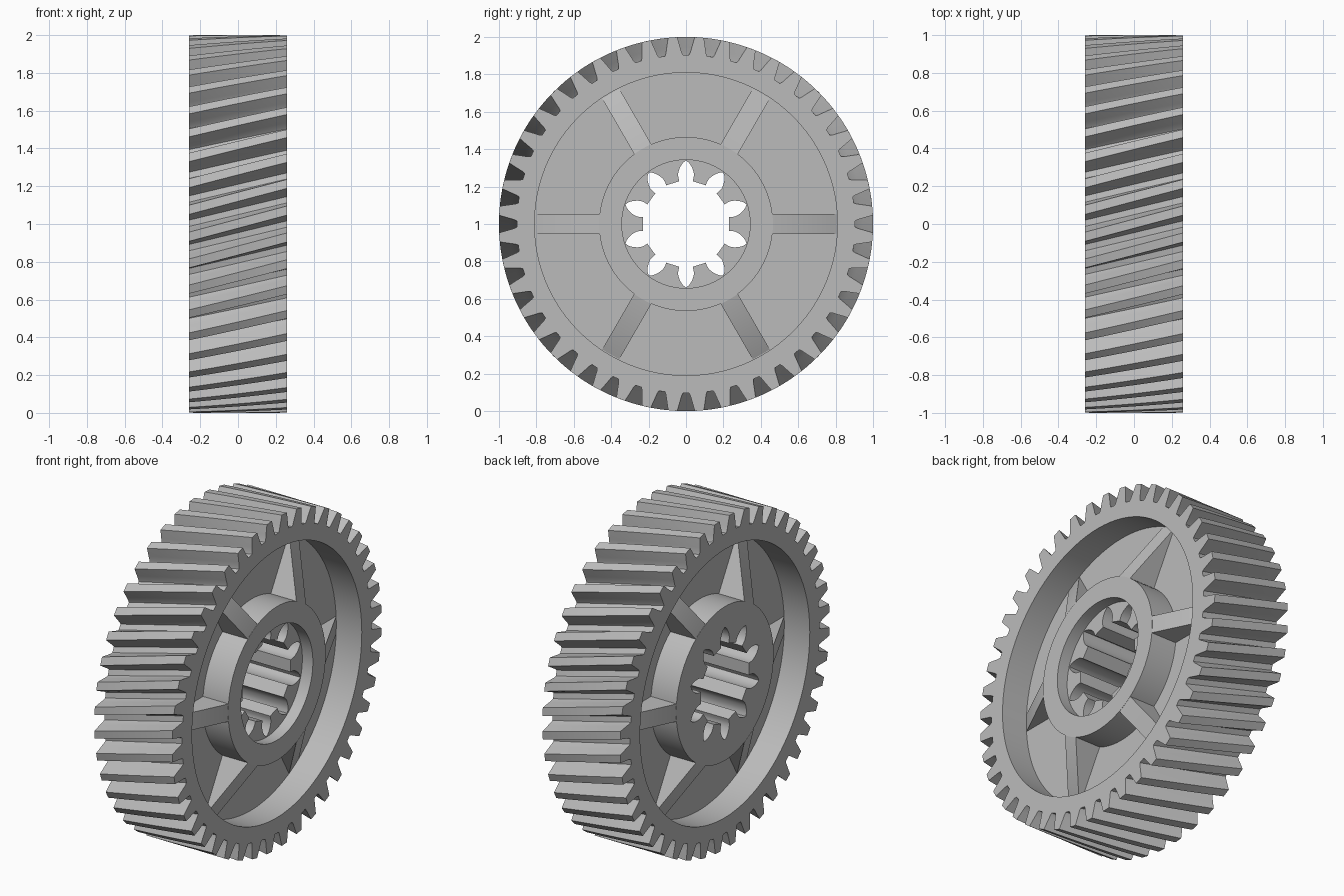
import bpy, bmesh
from math import sin, cos, pi, radians

cube = bpy.data.objects.get("Cube")
if cube:
    bpy.data.objects.remove(cube, do_unlink=True)

HALF = 0.26          # half of the face width
WEB = 0.09           # half thickness of the web
TEETH, SLOTS, RIBS = 44, 10, 6
TWIST = 0.139        # helix rotation across the face
RIM_R, HUB_R, BORE_R = 0.81, 0.465, 0.343
CENTRE_Z = 1.0

# One plain grey material
steel = bpy.data.materials.new("grey_metal")
steel.use_nodes = True
grey = (0.5, 0.5, 0.5, 1)
steel.diffuse_color = grey
steel.node_tree.nodes["Principled BSDF"].inputs["Base Color"].default_value = grey


def ring(bm, x, polar):
    """Closed loop of vertices around the x axis from (radius, angle) pairs."""
    return [bm.verts.new((x, r * cos(a), CENTRE_Z + r * sin(a))) for r, a in polar]


def circle(bm, x, r, n=96):
    return ring(bm, x, [(r, 2 * pi * i / n) for i in range(n)])


def wall(bm, a, b):
    n = len(a)
    for i in range(n):
        j = (i + 1) % n
        bm.faces.new((a[i], a[j], b[j], b[i]))


def cap(bm, outer, inner):
    """Flat ring between two loops lying in one plane."""
    edges = []
    for loop in (outer, inner):
        for i, v in enumerate(loop):
            w = loop[(i + 1) % len(loop)]
            edges.append(bm.edges.get((v, w)) or bm.edges.new((v, w)))
    bmesh.ops.triangle_fill(bm, use_beauty=True, edges=edges, normal=(1, 0, 0))


def finish(bm, name):
    bmesh.ops.recalc_face_normals(bm, faces=bm.faces)
    mesh = bpy.data.meshes.new(name)
    bm.to_mesh(mesh)
    bm.free()
    obj = bpy.data.objects.new(name, mesh)
    bpy.context.collection.objects.link(obj)
    mesh.materials.append(steel)
    bpy.ops.object.select_all(action='DESELECT')
    obj.select_set(True)
    bpy.context.view_layer.objects.active = obj
    bpy.ops.object.shade_smooth_by_angle(angle=radians(30))
    return obj


# Outer tooth outline: (fraction of pitch, radius) on one side of a gap
flank = [(0.13, 0.904), (0.18, 0.918), (0.23, 0.945), (0.28, 0.972), (0.33, 1.0)]
half_gap = [(-f, r) for f, r in reversed(flank)] + flank
pitch = 2 * pi / TEETH
tooth_outline = [(r, (k + f) * pitch) for k in range(TEETH) for f, r in half_gap]

# Splined bore outline: (radius, half width) of one pointed slot
slot = [(0.232, 0.036), (0.25, 0.041), (0.27, 0.043), (0.29, 0.038),
        (0.31, 0.029), (0.328, 0.016), (0.34, 0.0)]
slot_shape = [(r, -w / r) for r, w in slot] + [(r, w / r) for r, w in slot[-2::-1]]
bore_outline = [(r, pi / 2 + 2 * pi * k / SLOTS + a)
                for k in range(SLOTS) for r, a in slot_shape]

# Gear body: helical teeth, recessed web, hub and splined bore
bm = bmesh.new()
STEPS = 8
slices = []
for s in range(STEPS + 1):
    t = s / STEPS
    turn = TWIST * (1 - t)
    slices.append(ring(bm, HALF * (2 * t - 1), [(r, a + turn) for r, a in tooth_outline]))
for a, b in zip(slices, slices[1:]):
    wall(bm, a, b)

hub_edges = []
for side, teeth in ((-1, slices[0]), (1, slices[-1])):
    rim_edge = circle(bm, side * HALF, RIM_R)
    rim_base = circle(bm, side * WEB, RIM_R)
    hub_base = circle(bm, side * WEB, HUB_R)
    hub_edge = circle(bm, side * HALF, HUB_R)
    cap(bm, teeth, rim_edge)
    wall(bm, rim_edge, rim_base)
    wall(bm, rim_base, hub_base)
    wall(bm, hub_base, hub_edge)
    hub_edges.append(hub_edge)

# Counterbore on the left side only
FLOOR = HALF - 0.07
bore_edge = circle(bm, HALF, BORE_R)
bore_floor = circle(bm, FLOOR, BORE_R)
spline_in = ring(bm, FLOOR, bore_outline)
spline_out = ring(bm, -HALF, bore_outline)
wall(bm, hub_edges[1], bore_edge)
wall(bm, bore_edge, bore_floor)
cap(bm, bore_floor, spline_in)
wall(bm, spline_in, spline_out)
cap(bm, hub_edges[0], spline_out)
finish(bm, "gear_body")

# Wedge ribs that slope from the hub face down to the web at the rim
RIB_HALF = 0.053
wedge = [(0.455, WEB - 0.02), (0.455, HALF - 0.001), (0.465, HALF - 0.001),
         (0.805, WEB + 0.002), (0.805, WEB - 0.02)]
for side, label in ((1, "left"), (-1, "right")):
    bm = bmesh.new()
    for k in range(RIBS):
        a = 2 * pi * k / RIBS
        ends = []
        for w in (-RIB_HALF, RIB_HALF):
            ends.append([bm.verts.new((side * x, r * cos(a) - w * sin(a),
                                       CENTRE_Z + r * sin(a) + w * cos(a)))
                         for r, x in wedge])
            bm.faces.new(ends[-1])
        wall(bm, *ends)
    finish(bm, label + "_ribs")
